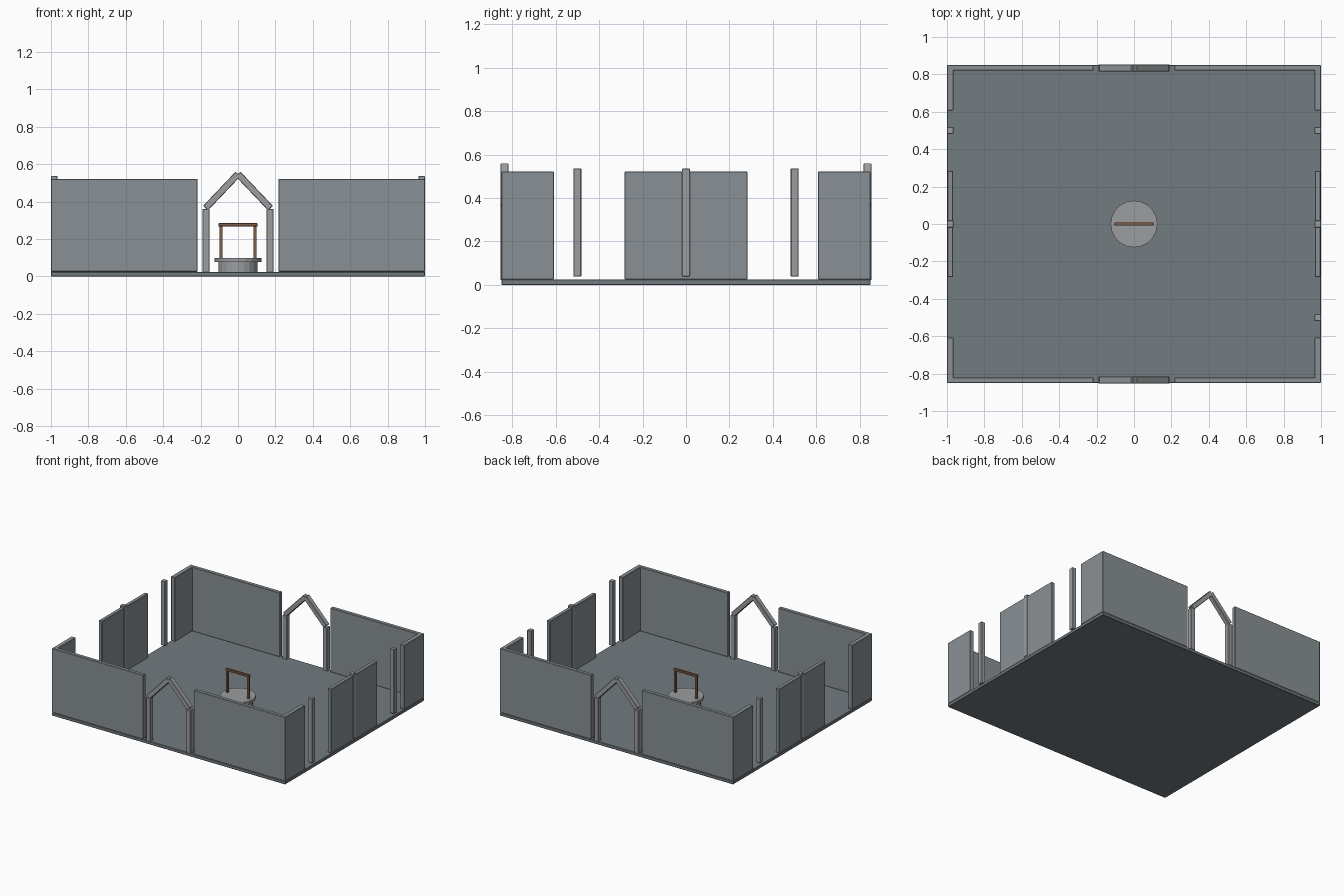
import bpy
from math import atan2, hypot

if "Cube" in bpy.data.objects:
    bpy.data.objects.remove(bpy.data.objects["Cube"])


def material(name, color):
    m = bpy.data.materials.new(name)
    m.diffuse_color = color
    m.use_nodes = True
    m.node_tree.nodes["Principled BSDF"].inputs["Base Color"].default_value = m.diffuse_color
    return m


slate = material("slate", (0.17, 0.20, 0.22, 1))
wall_grey = material("wall_grey", (0.25, 0.28, 0.30, 1))
stone = material("stone", (0.33, 0.34, 0.35, 1))
wood = material("wood", (0.22, 0.11, 0.06, 1))


def box(name, x, y, z, mat, bevel=0.003):
    """Box from (min, max) ranges, with an optional small chamfer."""
    bpy.ops.mesh.primitive_cube_add(size=1, location=[sum(r) / 2 for r in (x, y, z)])
    o = bpy.context.object
    o.name = name
    o.scale = [r[1] - r[0] for r in (x, y, z)]
    bpy.ops.object.transform_apply(location=False, rotation=False, scale=True)
    o.data.materials.append(mat)
    if bevel:
        b = o.modifiers.new("bevel", "BEVEL")
        b.width, b.segments = bevel, 1
    return o


def span(a, b, sign):
    return tuple(sorted((a * sign, b * sign)))


def disc(name, radius, z0, z1):
    bpy.ops.mesh.primitive_cylinder_add(vertices=20, radius=radius, depth=z1 - z0,
                                        location=(0, 0, (z0 + z1) / 2))
    o = bpy.context.object
    o.name = name
    o.data.materials.append(stone)


# Floor slab
box("floor", (-1, 1), (-0.85, 0.85), (0, 0.025), slate)

for sy, end in ((-1, "front"), (1, "back")):
    for sx, side in ((-1, "left"), (1, "right")):
        # Front and back walls beside each gateway
        box(f"{end}_wall_{side}", span(0.217, 1, sx), span(0.82, 0.85, sy),
            (0.025, 0.522), wall_grey)
        # Corner returns on the side walls
        box(f"{side}_wall_{end}", span(0.965, 1, sx), span(0.607, 0.85, sy),
            (0.025, 0.522), wall_grey)
        # Pointed gateway: upright and sloping beam
        gate_y = span(0.816, 0.854, sy)
        box(f"{end}_gate_post_{side}", span(0.153, 0.191, sx), gate_y,
            (0.022, 0.36), stone)
        x0, z0, x1, z1 = 0.174, 0.365, 0.0, 0.548
        length = hypot(x1 - x0, z1 - z0)
        beam = box(f"{end}_gate_beam_{side}", (-length / 2, length / 2), gate_y,
                   (-0.018, 0.018), stone)
        beam.location.x = sx * (x0 + x1) / 2
        beam.location.z = (z0 + z1) / 2
        beam.rotation_euler.y = sx * atan2(z1 - z0, x0 - x1)

# Middle side walls and slim pillars
for sx, side, rows in ((-1, "left", (0, 0.5)), (1, "right", (-0.5, 0, 0.5))):
    box(f"{side}_wall_middle", span(0.967, 0.997, sx), (-0.283, 0.283),
        (0.025, 0.522), wall_grey)
    for i, y in enumerate(rows):
        box(f"{side}_pillar_{i + 1}", span(0.964, 1, sx), (y - 0.018, y + 0.018),
            (0.038, 0.537), stone)

# Well with wooden frame
disc("well_base", 0.105, 0.02, 0.08)
disc("well_rim", 0.125, 0.078, 0.1)
for sx, side in ((-1, "left"), (1, "right")):
    box(f"well_post_{side}", span(0.083, 0.099, sx), (-0.008, 0.008), (0.095, 0.27), wood, 0)
box("well_crossbar", (-0.104, 0.104), (-0.009, 0.009), (0.267, 0.285), wood, 0.002)
